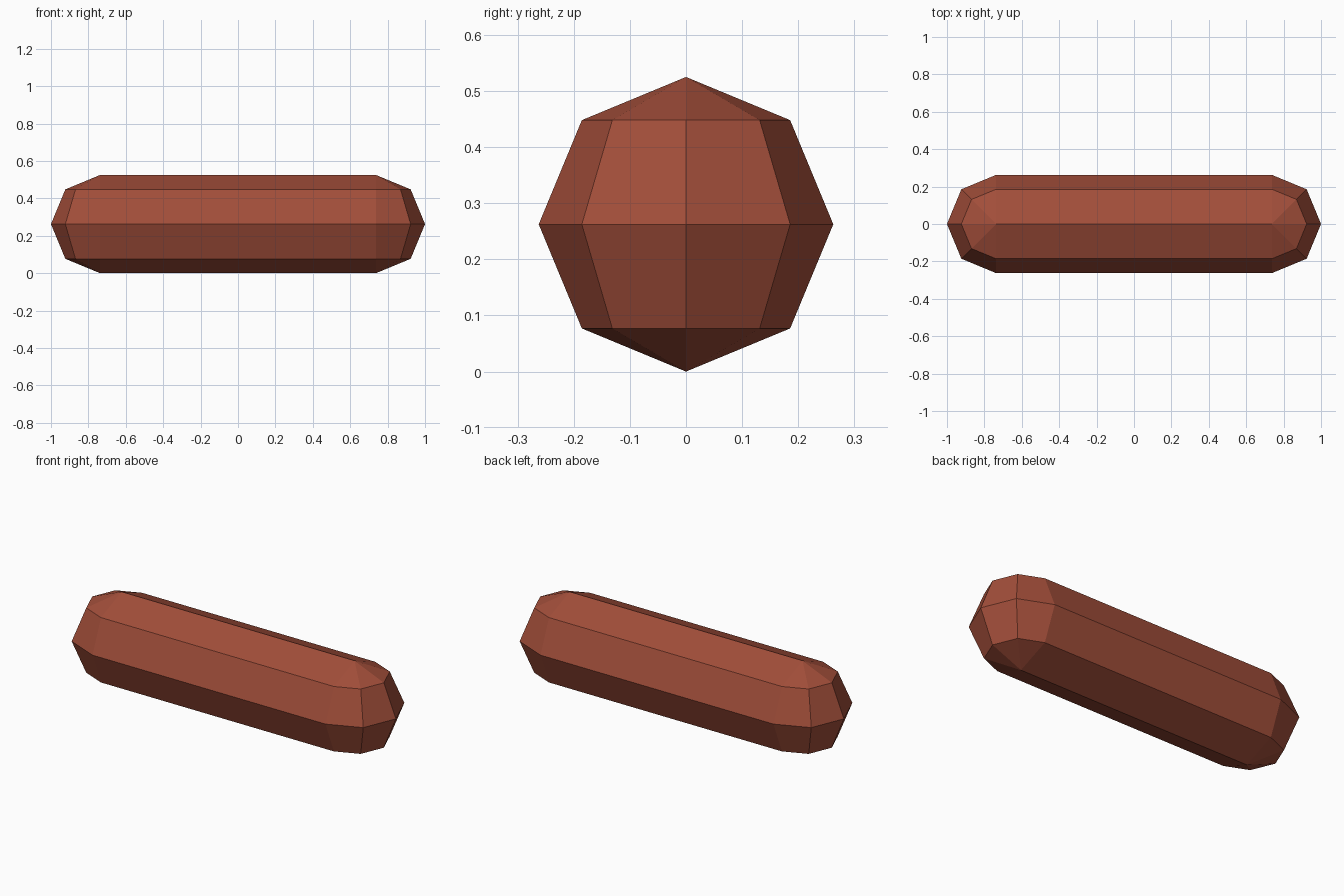
import bpy
import bmesh

if "Cube" in bpy.data.objects:
    bpy.data.objects.remove(bpy.data.objects["Cube"])

RADIUS = 0.2625          # body radius
SHIFT = 1.0 - RADIUS     # distance of each end cap from the middle

rust = bpy.data.materials.new("rust_red")
rust.diffuse_color = (0.36, 0.076, 0.042, 1.0)
rust.use_nodes = True
rust.node_tree.nodes["Principled BSDF"].inputs["Base Color"].default_value = rust.diffuse_color

# Capsule body: start from a low-poly ball
bm = bmesh.new()
bmesh.ops.create_uvsphere(bm, u_segments=8, v_segments=4, radius=RADIUS)

# Keep the right half and move it to the end
left = [f for f in bm.faces if f.calc_center_median().x < 0]
bmesh.ops.delete(bm, geom=left, context='FACES')
bmesh.ops.translate(bm, verts=bm.verts[:], vec=(SHIFT, 0, 0))

# Extrude the open rim to the middle plane, then mirror it
rim = [e for e in bm.edges if e.is_boundary]
ext = bmesh.ops.extrude_edge_only(bm, edges=rim)
for v in ext["geom"]:
    if isinstance(v, bmesh.types.BMVert):
        v.co.x = 0.0
bmesh.ops.mirror(bm, geom=bm.verts[:] + bm.edges[:] + bm.faces[:],
                 axis='X', merge_dist=0.0001)
bmesh.ops.remove_doubles(bm, verts=bm.verts[:], dist=0.0001)
bmesh.ops.recalc_face_normals(bm, faces=bm.faces[:])

# Join the two halves of each long side panel
seam = [e for e in bm.edges if all(abs(v.co.x) < 0.001 for v in e.verts)]
bmesh.ops.dissolve_edges(bm, edges=seam, use_verts=True)

# Rest the body on the ground
bmesh.ops.translate(bm, verts=bm.verts[:], vec=(0, 0, RADIUS))

mesh = bpy.data.meshes.new("capsule_body")
bm.to_mesh(mesh)
bm.free()
mesh.materials.append(rust)
body = bpy.data.objects.new("capsule_body", mesh)
bpy.context.collection.objects.link(body)
